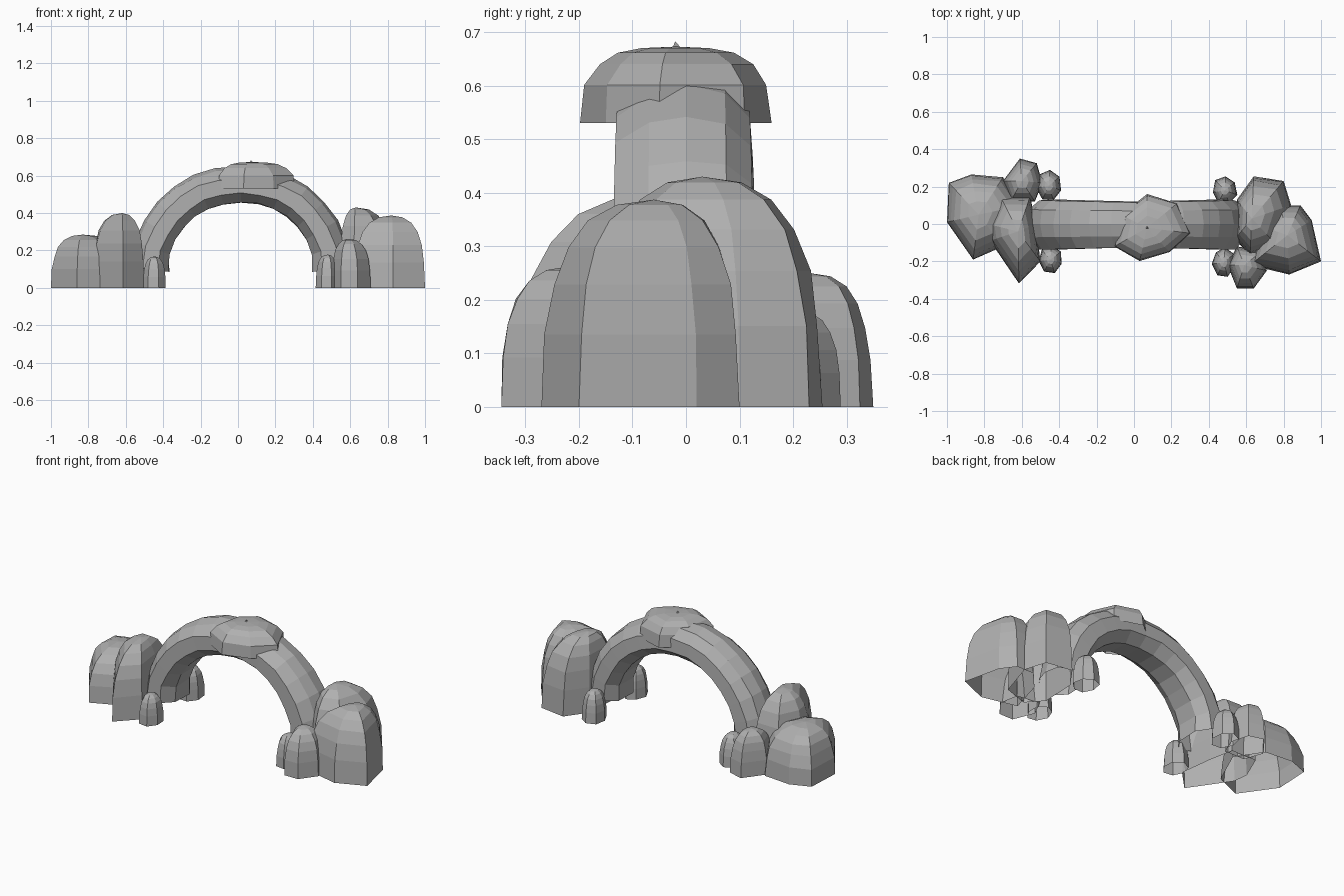
import bpy
import bmesh
from math import sin, cos, pi, radians
import random

random.seed(4)

cube = bpy.data.objects.get("Cube")
if cube:
    bpy.data.objects.remove(cube, do_unlink=True)

# One plain stone colour
stone = bpy.data.materials.new("grey_stone")
stone.use_nodes = True
stone.diffuse_color = (0.43, 0.43, 0.43, 1)
stone.node_tree.nodes["Principled BSDF"].inputs["Base Color"].default_value = stone.diffuse_color


def finish(bm, name):
    """Turn a bmesh into a flat shaded stone object."""
    bmesh.ops.recalc_face_normals(bm, faces=bm.faces)
    mesh = bpy.data.meshes.new(name)
    bm.to_mesh(mesh)
    bm.free()
    mesh.materials.append(stone)
    obj = bpy.data.objects.new(name, mesh)
    bpy.context.collection.objects.link(obj)
    return obj


def bridge(bm, lower, upper):
    """Join two closed rings with quads."""
    count = len(lower)
    for i in range(count):
        j = (i + 1) % count
        bm.faces.new((lower[i], lower[j], upper[j], upper[i]))


# Rounded boulder profile: (height share, width share)
DOME = ((0, 1), (.35, .97), (.59, .89), (.77, .77), (.9, .58), (.975, .33))


def boulder(name, outline, apex, height, base=0, profile=DOME):
    """Open-bottomed dome that shrinks a ground outline towards its apex."""
    bm = bmesh.new()
    ax, ay = apex
    rings = []
    for level, width in profile:
        ring = []
        for x, y in outline:
            wobble = width * (1 + (random.uniform(-.02, .02) if level else 0))
            ring.append(bm.verts.new((ax + (x - ax) * wobble,
                                      ay + (y - ay) * wobble,
                                      base + height * level)))
        rings.append(ring)
    for lower, upper in zip(rings, rings[1:]):
        bridge(bm, lower, upper)
    top = bm.verts.new((ax, ay, base + height))
    last = rings[-1]
    for i, vert in enumerate(last):
        bm.faces.new((vert, last[(i + 1) % len(last)], top))
    return finish(bm, name)


def pebble(name, centre, radii, height, sides=7):
    """Small boulder with a slightly uneven oval outline."""
    outline = []
    for i in range(sides):
        angle = 2 * pi * i / sides + radii[0] * 9
        r = random.uniform(.95, 1.07)
        outline.append((centre[0] + r * radii[0] * cos(angle),
                        centre[1] + r * radii[1] * sin(angle)))
    return boulder(name, outline, centre, height)


# Arch: faceted section swept between an inner and an outer curve
SECTION = ((0, -.06), (.25, -.125), (.68, -.125), (.92, -.065), (1, 0),
           (.92, .07), (.65, .115), (.25, .12), (0, .06))
STEPS = 14


def arch_curve(angle, half_width, rise, power):
    c, s = cos(angle), sin(angle)
    x = half_width * abs(c) ** power * (1 if c > 0 else -1)
    return x + .015, rise * s ** power


bm = bmesh.new()
previous = None
for step in range(STEPS + 1):
    angle = radians(9 + 162 * step / STEPS)
    ix, iz = arch_curve(angle, .405, .457, .9)
    ox, oz = arch_curve(angle, .605, .65, .93)
    if step in (0, STEPS):
        ix *= .96
    flare = 1 + .1 * abs(cos(angle))
    ring = []
    for depth, y in SECTION:
        depth += random.uniform(-.02, .02)
        ring.append(bm.verts.new((ix + (ox - ix) * depth, y * flare,
                                  iz + (oz - iz) * depth)))
    if previous:
        bridge(bm, previous, ring)
    previous = ring
finish(bm, "arch_span")

# Flat capstone on the crown, with its tiny chip on top
boulder("capstone",
        ((.07, .16), (.23, .11), (.305, -.05), (.19, -.15),
         (.03, -.198), (-.105, -.12), (-.07, .05)),
        (.07, -.02), .143, .53,
        ((0, 1), (.5, .96), (.77, .8), (.92, .6), (.98, .35)))
bm = bmesh.new()
bmesh.ops.create_cone(bm, segments=3, radius1=.012, radius2=0, depth=.014)
bmesh.ops.translate(bm, verts=bm.verts, vec=(.07, -.02, .676))
finish(bm, "crown_chip")

# Large boulders at the right foot
boulder("right_outer_boulder",
        ((-.99, .22), (-.87, .265), (-.7, .25), (-.6, .1),
         (-.7, -.12), (-.86, -.19), (-1, .01)),
        (-.83, .05), .285)
boulder("right_front_boulder",
        ((-.615, -.318), (-.77, -.09), (-.78, 0), (-.715, .15),
         (-.555, .148), (-.525, 0), (-.5, -.2)),
        (-.62, -.04), .4)
boulder("right_back_boulder",
        ((-.61, .35), (-.52, .325), (-.49, .22), (-.53, .12),
         (-.66, .12), (-.7, .23)),
        (-.6, .23), .25)

# Large boulders at the left foot
boulder("left_outer_boulder",
        ((.89, .1), (.95, .02), (1, -.2), (.83, -.27),
         (.62, -.22), (.68, -.01), (.78, .1)),
        (.82, -.06), .387)
boulder("left_back_boulder",
        ((.64, .255), (.8, .23), (.84, .1), (.77, -.12),
         (.62, -.17), (.54, -.08), (.55, .13)),
        (.63, .03), .43)
boulder("left_front_boulder",
        ((.55, -.345), (.64, -.345), (.71, -.25), (.69, -.14),
         (.55, -.12), (.5, -.22)),
        (.59, -.22), .262)

# Small stones tucked around the arch feet
pebble("right_back_pebble", (-.455, .205), (.066, .082), .18)
pebble("right_front_pebble", (-.447, -.19), (.064, .073), .168)
pebble("left_front_pebble", (.48, -.205), (.062, .08), .178)
pebble("left_back_pebble", (.485, .18), (.066, .076), .178)
